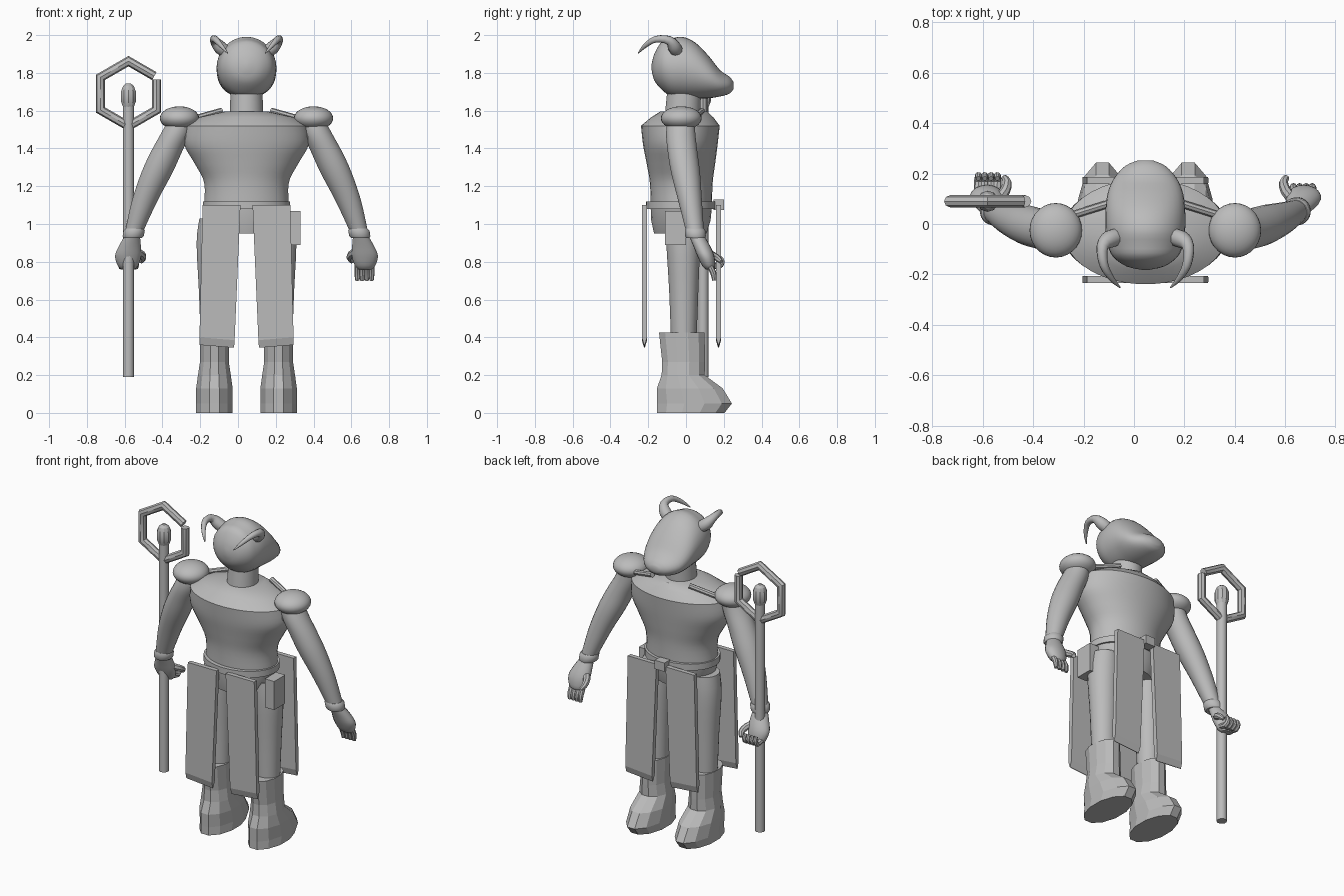
import bpy, bmesh, math
from mathutils import Vector

if "Cube" in bpy.data.objects:
    bpy.data.objects.remove(bpy.data.objects["Cube"])

CX = 0.045  # body centre line
grey = bpy.data.materials.new("plain_grey")
grey.diffuse_color = (0.5, 0.5, 0.5, 1)
grey.use_nodes = True
grey.node_tree.nodes["Principled BSDF"].inputs["Base Color"].default_value = grey.diffuse_color


def finish(name, bm, angle=40, bevel=0):
    bmesh.ops.recalc_face_normals(bm, faces=bm.faces)
    me = bpy.data.meshes.new(name)
    bm.to_mesh(me)
    bm.free()
    me.materials.append(grey)
    ob = bpy.data.objects.new(name, me)
    bpy.context.collection.objects.link(ob)
    if angle:
        bpy.ops.object.select_all(action='DESELECT')
        ob.select_set(True)
        bpy.context.view_layer.objects.active = ob
        bpy.ops.object.shade_smooth_by_angle(angle=math.radians(angle))
    return ob


def spline(pts, steps):
    """Catmull-Rom interpolation of equal-length tuples."""
    out = []
    for i in range(len(pts) - 1):
        p0, p1, p2, p3 = (pts[max(i - 1, 0)], pts[i], pts[i + 1], pts[min(i + 2, len(pts) - 1)])
        for k in range(steps):
            t = k / steps
            out.append(tuple(0.5 * (2 * b + (c - a) * t + (2 * a - 5 * b + 4 * c - d) * t * t
                                    + (3 * b - a - 3 * c + d) * t ** 3)
                             for a, b, c, d in zip(p0, p1, p2, p3)))
    return out + [pts[-1]]


def skin(name, rings, angle=40):
    bm = bmesh.new()
    vs = [[bm.verts.new(p) for p in r] for r in rings]
    n = len(vs[0])
    for a, b in zip(vs, vs[1:]):
        for i in range(n):
            bm.faces.new((a[i], a[(i + 1) % n], b[(i + 1) % n], b[i]))
    bm.faces.new(vs[0])
    bm.faces.new(vs[-1])
    return finish(name, bm, angle)


def loft(name, rows, n=32, angle=40):
    """Horizontal ellipses: rows of (x, y, z, rx, ry)."""
    ang = [2 * math.pi * (i + 0.5) / n for i in range(n)]
    return skin(name, [[(x + rx * math.cos(a), y + ry * math.sin(a), z) for a in ang]
                       for x, y, z, rx, ry in rows], angle)


def tube(name, rows, n=16, angle=40):
    """Round sweep along a path: rows of (x, y, z, r)."""
    rings = []
    pts = [Vector(r[:3]) for r in rows]
    u = None
    for i, p in enumerate(pts):
        t = (pts[min(i + 1, len(pts) - 1)] - pts[max(i - 1, 0)]).normalized()
        if u is None:
            u = t.orthogonal()
        u = (u - t * u.dot(t)).normalized()
        v = t.cross(u)
        rings.append([p + (u * math.cos(a) + v * math.sin(a)) * rows[i][3]
                      for a in (2 * math.pi * k / n for k in range(n))])
    return skin(name, rings, angle)


def ball(name, c, r):
    bm = bmesh.new()
    bmesh.ops.create_uvsphere(bm, u_segments=28, v_segments=16, radius=1)
    for v in bm.verts:
        v.co = Vector(c) + Vector(v.co[i] * r[i] for i in range(3))
    return finish(name, bm)


def box(name, lo, hi):
    bm = bmesh.new()
    bmesh.ops.create_cube(bm, size=1)
    for v in bm.verts:
        v.co = [lo[i] + (v.co[i] + 0.5) * (hi[i] - lo[i]) for i in range(3)]
    return finish(name, bm, 0)


# Head: ellipses along y (y, centre z, half width, half height), snout towards +y
head = spline([(-.182, 1.83, .012, .015), (-.168, 1.83, .075, .07), (-.13, 1.838, .128, .125),
               (-.08, 1.828, .15, .152), (-.02, 1.828, .158, .163), (.05, 1.812, .158, .148),
               (.12, 1.778, .15, .112), (.18, 1.745, .125, .07), (.23, 1.735, .08, .045),
               (.252, 1.733, .03, .018)], 3)
skin("head", [[(CX + rx * math.cos(a), y, z + rz * math.sin(a))
               for a in (2 * math.pi * k / 32 for k in range(32))] for y, z, rx, rz in head])
loft("neck", [(CX, -.02, 1.55, .09, .095), (CX, -.01, 1.70, .085, .09)])

# Torso, pelvis and belt
loft("torso", spline([(CX, -.025, 1.09, .225, .162), (CX, -.025, 1.22, .225, .167),
                      (CX, -.027, 1.32, .275, .182), (CX, -.03, 1.42, .33, .198),
                      (CX, -.03, 1.52, .325, .209)], 4)
     + [(CX, -.02, 1.565, .25, .165), (CX, -.012, 1.595, .12, .125)], 40)
loft("pelvis", [(CX, -.03, .95, .17, .14), (CX, -.027, 1.02, .21, .158), (CX, -.025, 1.09, .225, .163)])
loft("belt", [(CX, -.028, 1.08, .232, .185), (CX, -.028, 1.12, .232, .185)], 40)
box("buckle", (CX - .035, .145, 1.075), (CX + .035, .2, 1.13))
box("hip_pouch", (.265, -.11, .89), (.33, 0, 1.07))

for s, side in ((-1, "left"), (1, "right")):
    X = lambda d: CX + s * d
    # Horn: rises outward then sweeps back to a point
    tube(side + "_horn", spline([(X(.09), -.045, 1.90, .03), (X(.14), -.06, 1.935, .036),
                                 (X(.17), -.09, 1.972, .024), (X(.165), -.16, 1.978, .018),
                                 (X(.135), -.215, 1.945, .012), (X(.1), -.252, 1.905, .003)], 3), 10)
    # Shoulder pad, strap and arm
    ball(side + "_shoulder_pad", (X(.355), -.025, 1.56), (.104, .108, .063))
    tube(side + "_chest_strap", [(X(.29), .035, 1.555, .016), (X(.13), .085, 1.60, .016)], 8)
    ball(side + "_armpit", (X(.29), -.04, 1.47), (.06, .05, .05))
    loft(side + "_arm", spline([(X(.345), -.025, 1.57, .06, .07), (X(.375), -.028, 1.48, .078, .078),
                                (X(.425), -.018, 1.38, .083, .079), (X(.475), -.002, 1.27, .083, .077),
                                (X(.54), .022, 1.12, .068, .063), (X(.6), .05, .945, .046, .046)], 4), 24)
    loft(side + "_cuff", [(X(.603), .052, .925, .049, .05), (X(.6), .05, .935, .056, .056),
                          (X(.595), .048, .965, .057, .055), (X(.592), .046, .975, .05, .05)], 24)
    # Palm, fingers and thumb
    loft(side + "_palm", spline([(X(.604), .055, .94, .04, .04), (X(.618), .085, .88, .06, .045),
                                 (X(.627), .105, .83, .07, .045), (X(.628), .12, .78, .055, .035),
                                 (X(.628), .125, .76, .035, .02)], 3), 18)
    for k in range(4):
        x = X(.587 + .025 * k)
        if s > 0:   # relaxed open hand
            path = [(x, .12, .79, .016), (x, .145, .74, .016), (x, .15, .70, .011)]
        else:       # gripping hand
            path = [(x, .12, .79, .017), (x, .17, .775, .017), (x, .192, .80, .014), (x, .18, .825, .01)]
        tube("%s_finger_%d" % (side, k + 1), spline(path, 2), 8)
    tube(side + "_thumb", spline([(X(.59), .09, .86, .022), (X(.557), .13, .84, .021),
                                  (X(.548), .165, .82, .018), (X(.56), .185, .80, .012)], 2), 8)
    # Leg and faceted boot
    loft(side + "_leg", spline([(X(.165), -.017, 1.03, .085, .088), (X(.17), -.015, .9, .095, .09),
                                (X(.17), -.012, .65, .083, .078), (X(.17), -.012, .38, .073, .068)], 3), 24)
    loft(side + "_boot", [(X(.17), .025, 0, .1, .185), (X(.17), .045, .05, .1, .205),
                          (X(.17), .02, .13, .1, .18), (X(.17), -.015, .2, .09, .118),
                          (X(.17), -.013, .27, .079, .117), (X(.17), -.022, .425, .079, .125)], 12, 0)
    # Long hanging skirt panels, fore and aft, with wedge-shaped lower edges
    for y, where in ((-.22, "rear"), (.172, "fore")):
        bm = bmesh.new()
        lev = []
        for z, i, o, h in ((1.1, .032, .232, .014), (.385, .063, .249, .014), (.345, .066, .25, .002)):
            lev.append([bm.verts.new((X(a), y + b, z + (.015 if a == o and z < 1 else 0)))
                        for a, b in ((i, -h), (o, -h), (o, h), (i, h))])
        for a, b in zip(lev, lev[1:]):
            for k in range(4):
                bm.faces.new((a[k], a[(k + 1) % 4], b[(k + 1) % 4], b[k]))
        bm.faces.new(lev[0])
        bm.faces.new(lev[-1])
        finish("%s_%s_skirt_panel" % (side, where), bm, 0)

# Staff with a bulb tip inside an open hexagonal hoop
SX, SY, SZ = -.58, .09, 1.69
tube("staff_shaft", [(SX, SY, .19, .03), (SX, SY, 1.66, .03)], 12)
loft("staff_bulb", [(SX, SY, 1.62, .03, .03), (SX, SY, 1.65, .042, .042), (SX, SY, 1.70, .042, .042),
                    (SX, SY, 1.73, .03, .03), (SX, SY, 1.745, .012, .012)], 10, 25)
hoop = []
for k in range(7):
    a = math.radians(30 + 60 * k)
    r, tilt = .172, 0
    hoop.append(Vector((SX + r * math.cos(a), SY, SZ + r * math.sin(a))))
hoop[0] += Vector((-.012, 0, .007))
hoop[6] += Vector((0, 0, -.012))
rings = []
for k, p in enumerate(hoop):
    d0 = (p - hoop[k - 1]).normalized() if k else (hoop[1] - p).normalized()
    d1 = (hoop[k + 1] - p).normalized() if k < 6 else d0
    t = (d0 + d1).normalized()
    out = Vector((0, 1, 0)).cross(t) / max(.5, t.dot(d0))
    rings.append([p + (out * math.cos(a) + Vector((0, 1, 0)) * math.sin(a)) * .024
                  for a in (2 * math.pi * j / 8 for j in range(8))])
skin("staff_hoop", rings, 25)
